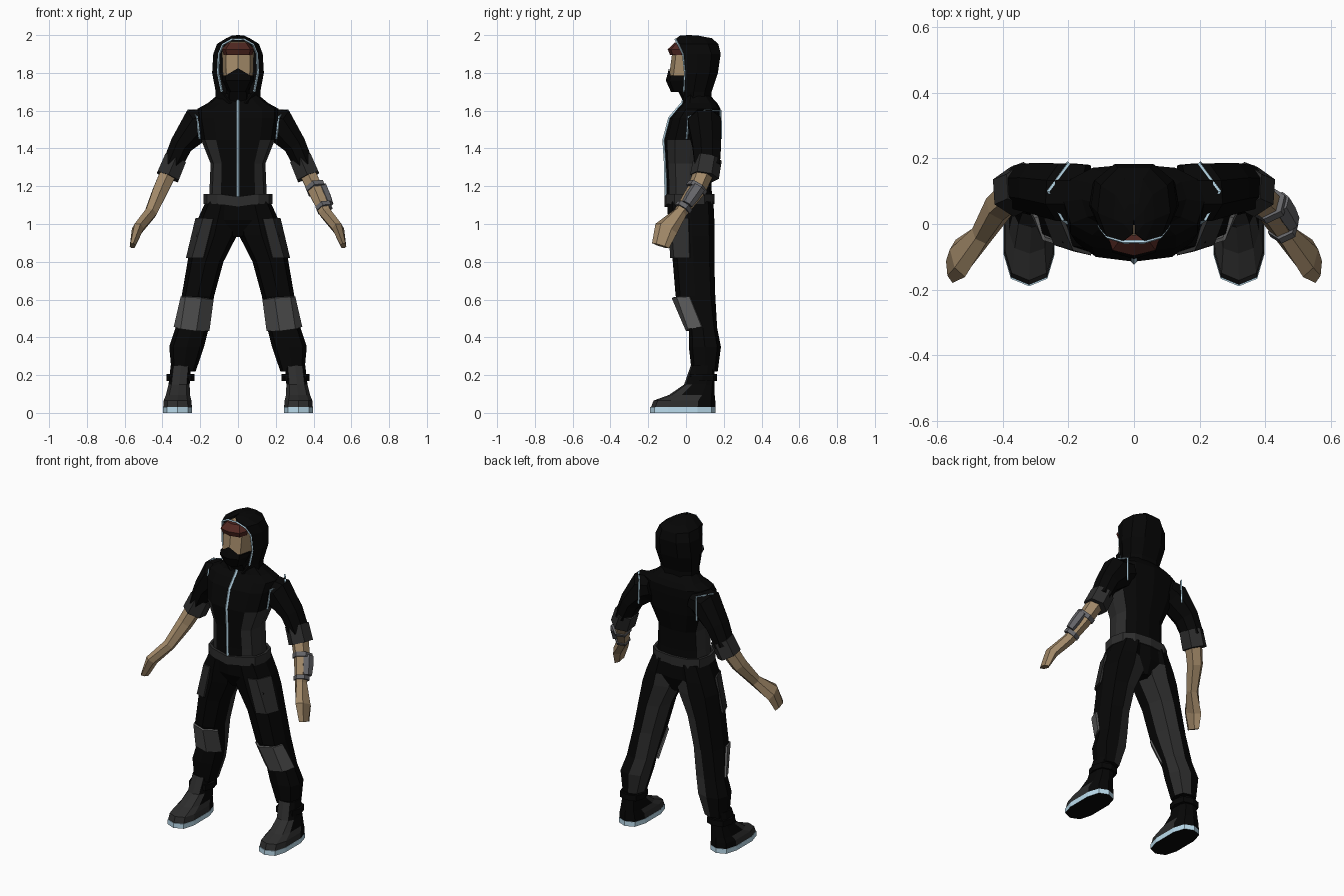
import bpy, bmesh, math
from mathutils import Vector

if "Cube" in bpy.data.objects:
    bpy.data.objects.remove(bpy.data.objects["Cube"])


def mat(name, r, g, b):
    m = bpy.data.materials.new(name)
    m.diffuse_color = (r, g, b, 1)
    m.use_nodes = True
    m.node_tree.nodes["Principled BSDF"].inputs["Base Color"].default_value = m.diffuse_color
    return m


BLACK = mat("black cloth", .002, .002, .002)
DARK = mat("dark grey cloth", .026, .026, .026)
PAD = mat("pad grey", .11, .11, .11)
SKIN = mat("skin", .36, .25, .14)
HAIR = mat("hair", .08, .02, .015)
BLUE = mat("light blue", .5, .72, .85)
METAL = mat("bracer grey", .13, .13, .14)


def mesh(name, rows, mats, closed=True, caps=True, mirror=False, thick=0, pick=None):
    """Skin a list of point rows; closed rows make a tube, open rows a sheet."""
    bm = bmesh.new()
    vs = [[bm.verts.new(p) for p in r] for r in rows]
    n = len(rows[0])
    for a, b in zip(vs, vs[1:]):
        for i in range(n if closed else n - 1):
            j = (i + 1) % n
            bm.faces.new((a[i], a[j], b[j], b[i]))
    if closed and caps:
        bm.faces.new(vs[0])
        bm.faces.new(vs[-1])
    bmesh.ops.recalc_face_normals(bm, faces=bm.faces)
    if pick:
        bm.normal_update()
        for f in bm.faces:
            f.material_index = int(pick(f.calc_center_median(), f.normal))
    me = bpy.data.meshes.new(name)
    bm.to_mesh(me)
    bm.free()
    for m in mats:
        me.materials.append(m)
    ob = bpy.data.objects.new(name, me)
    bpy.context.collection.objects.link(ob)
    if thick:
        s = ob.modifiers.new("thickness", 'SOLIDIFY')
        s.thickness, s.offset = thick, 0
    if mirror:
        ob.modifiers.new("mirror", 'MIRROR')
    return ob


def flat(z, cx, hw, yf, yb, n=12, e=.75):
    """Horizontal rounded ring between front yf and back yb."""
    pw = lambda t: math.copysign(abs(t) ** e, t)
    return [(cx + hw * pw(math.sin(a)), (yf + yb) / 2 - (yb - yf) / 2 * pw(math.cos(a)), z)
            for a in (2 * math.pi * i / n for i in range(n))]


def limb(path, n=6):
    """Rings across a path of (x, y, z, half width, half depth)."""
    pts = [Vector(p[:3]) for p in path]
    rows = []
    for i, p in enumerate(path):
        d = (pts[min(i + 1, len(pts) - 1)] - pts[max(i - 1, 0)]).normalized()
        u = d.cross(Vector((0, 1, 0))).normalized()
        v = d.cross(u)
        rows.append([pts[i] + u * p[3] * math.cos(a) + v * p[4] * math.sin(a)
                     for a in (2 * math.pi * (k + .5) / n for k in range(n))])
    return rows


def piping(name, pts, r, mirror=False):
    """Thin four-sided trim along a path."""
    rows = []
    for i, p in enumerate(pts):
        d = (Vector(pts[min(i + 1, len(pts) - 1)]) - Vector(pts[max(i - 1, 0)])).normalized()
        u = d.cross(Vector((0, 1, .3))).normalized()
        v = d.cross(u)
        rows.append([Vector(p) + u * r * s + v * r * t for s, t in ((1, 0), (0, 1), (-1, 0), (0, -1))])
    return mesh(name, rows, [BLUE], mirror=mirror)


# Jacket body with grey side panels
mesh("jacket", [flat(z, 0, *r) for z, r in (
    (1.10, (.155, -.10, .14)), (1.20, (.15, -.10, .135)), (1.32, (.145, -.107, .14)),
    (1.445, (.195, -.115, .17)), (1.56, (.215, -.085, .183)), (1.61, (.215, -.045, .183)),
    (1.64, (.16, -.015, .165)), (1.69, (.10, 0, .12)))], [BLACK, DARK],
    pick=lambda c, n: c.z < 1.42 and abs(c.x) > .1 and c.y < .1)
piping("zipper", [(0, -.105, 1.14), (0, -.108, 1.32), (0, -.116, 1.445), (0, -.086, 1.56),
                  (0, -.017, 1.64), (0, 0, 1.70)], .009)

# Belt, dipping at the front
belt = []
for z, g in ((1.105, -.015), (1.16, -.015), (1.16, 0), (1.105, 0), (1.105, -.015)):
    belt.append([(x, y, z - (.015 if y < -.09 and abs(x) < .05 else 0))
                 for x, y, _ in flat(z, 0, .182 + g, -.115 - g, .152 + g)])
mesh("belt", belt, [DARK], caps=False)

# Hips and trouser legs, grey on the inner side
mesh("hips", [flat(1.12, 0, .165, -.1, .145), flat(1.02, 0, .14, -.095, .15),
              flat(.93, 0, .03, -.05, .12)], [BLACK])
mesh("trouser_legs", [flat(z, *r, n=8) for z, r in (
    (1.12, (.085, .085, -.10, .145)), (1.02, (.108, .108, -.095, .15)),
    (.94, (.125, .12, -.085, .15)), (.80, (.172, .095, -.07, .15)),
    (.62, (.212, .086, -.055, .155)), (.45, (.243, .088, .015, .165)),
    (.35, (.272, .092, .015, .185)), (.22, (.288, .064, .03, .168)))], [BLACK, DARK], mirror=True,
    pick=lambda c, n: c.z < 1.05 and n.y > 0 and n.x < -.2)

# Thigh patches and knee pads
mesh("thigh_patches", [
    [(.13, -.09, 1.03), (.182, -.076, 1.03), (.22, .015, 1.03)],
    [(.182, -.078, .82), (.24, -.06, .82), (.27, .02, .82)]],
    [DARK], closed=False, thick=.012, mirror=True)
mesh("knee_pads", [
    [(.133, -.01, .60), (.195, -.07, .61), (.275, -.045, .615), (.298, .02, .615)],
    [(.155, .06, .435), (.222, .005, .435), (.30, .015, .445), (.335, .085, .455)]],
    [PAD], closed=False, thick=.012, mirror=True)

# Boots with cuffs and pale soles
mesh("boots", [flat(z, *r, n=10, e=.68) for z, r in (
    (.025, (.32, .079, -.187, .155)), (.065, (.32, .076, -.172, .155)),
    (.095, (.318, .066, -.09, .152)), (.15, (.312, .058, -.01, .15)),
    (.25, (.302, .056, .025, .15)))], [BLACK, DARK], mirror=True,
    pick=lambda c, n: c.y < .03)
mesh("boot_cuffs", [flat(z, .305, .074, .01, .163, n=8) for z in (.17, .205)], [BLACK], mirror=True)
mesh("soles", [flat(z, .32, .08, -.19, .157, n=10, e=.68) for z in (0, .03)], [BLUE, BLACK],
     mirror=True, pick=lambda c, n: n.z < -.5)

# Short sleeves, rolled cuffs and piping around the armholes
mesh("sleeves", limb([(.14, .097, 1.55, .07, .09), (.21, .097, 1.53, .10, .095),
                      (.30, .11, 1.42, .065, .082), (.35, .112, 1.31, .056, .072)], 8),
     [BLACK], mirror=True)
mesh("sleeve_cuffs", limb([(.332, .115, 1.345, .068, .075), (.372, .098, 1.25, .07, .077)]),
     [DARK], mirror=True)
piping("armhole_piping", [(.203, .004, 1.45), (.218, .014, 1.57), (.262, .10, 1.602),
                          (.20, .183, 1.60), (.203, .185, 1.45)], .006, mirror=True)

# Forearms and hands
mesh("forearms", limb([(.36, .10, 1.29, .05, .055), (.41, .055, 1.18, .046, .05),
                       (.462, -.03, 1.06, .036, .036), (.53, -.105, .975, .032, .064),
                       (.558, -.135, .885, .016, .047)]), [SKIN], mirror=True)

# Bracer on the left forearm: two bands and an outer plate
A, B = Vector((.41, .06, 1.195)), Vector((.458, -.018, 1.08))
for name, a, b, r in (("bracer_upper_band", -.05, .13, .058), ("bracer_lower_band", .85, 1.02, .047)):
    mesh(name, limb([(*A.lerp(B, t), r, r) for t in (a, b)]), [METAL])
mesh("bracer_plate", limb([(*(A.lerp(B, t) + Vector((.03, .014, .012))), r, r + .008)
                           for t, r in ((.1, .03), (.5, .03), (.88, .024))]), [METAL])

# Head with a covered neck, face mask and fringe
mesh("head", [flat(z, 0, *r, n=8) for z, r in (
    (1.62, (.06, .0, .10)), (1.70, (.06, -.04, .10)), (1.78, (.08, -.09, .11)),
    (1.93, (.085, -.07, .11)), (1.965, (.05, -.03, .09)))], [SKIN, BLACK],
    pick=lambda c, n: c.z < 1.75)
mask = [flat(z, 0, *r, n=8) for z, r in (
    (1.70, (.05, -.08, .06)), (1.76, (.085, -.107, .07)), (1.785, (.086, -.10, .07)))]
mask[2][0] = (0, -.09, 1.825)
mesh("face_mask", mask, [BLACK])
mesh("fringe", [flat(z, 0, *r, n=8) for z, r in (
    (1.895, (.076, -.085, .04)), (1.925, (.085, -.097, .05)), (1.96, (.055, -.06, .05)))], [HAIR])

# Hood: open arcs stacked up and closed to a ridge on top
arcs = ((1.64, .035, -.015, .115, .13), (1.70, .085, -.005, .112, .13), (1.80, .105, .0, .131, .163),
        (1.90, .10, -.01, .125, .178), (1.95, .08, -.035, .106, .166), (1.978, .03, -.05, .06, .135),
        (1.992, .004, -.03, .03, .06))
rows = []
for z, ow, yf, hw, yb in arcs:
    h = [(ow, yf), (hw, yf + .35 * (yb - yf)), (hw * .92, yf + .75 * (yb - yf)), (hw * .45, yb)]
    rows.append([(x, y, z) for x, y in h] + [(-x, y, z) for x, y in reversed(h)])
rows.append([(x * .02, .015, 1.994) for x, y, z in rows[-1]])
mesh("hood", rows, [BLACK], closed=False, thick=.012)
piping("hood_trim", [(ow, yf - .005, z) for z, ow, yf, _, _ in arcs[1:6]] + [(0, -.054, 1.976)],
       .006, mirror=True)
